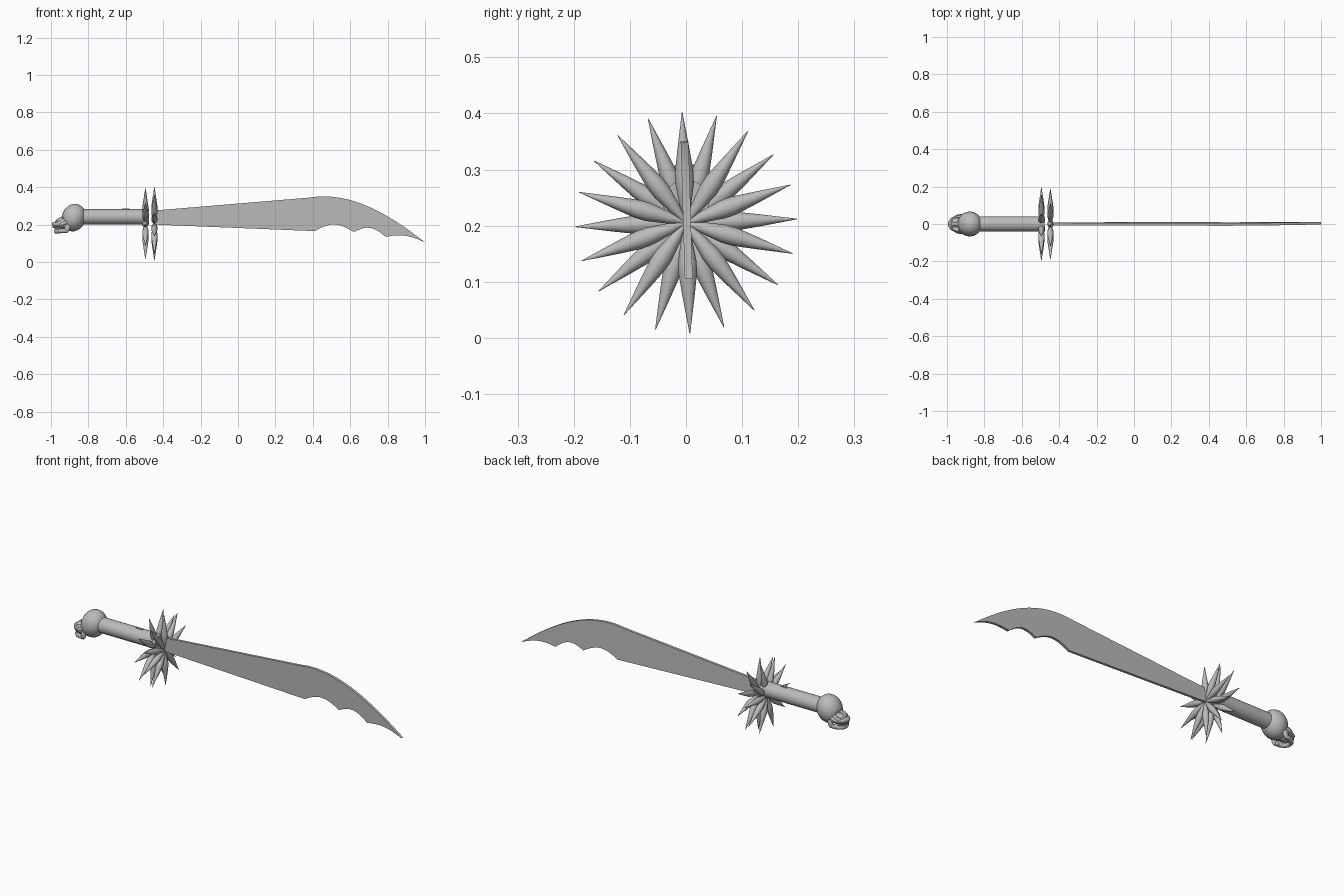
import bpy, bmesh, math
from mathutils import Vector, Matrix
from mathutils.geometry import interpolate_bezier

cube = bpy.data.objects.get("Cube")
if cube:
    bpy.data.objects.remove(cube, do_unlink=True)

grey = bpy.data.materials.new("plain grey")
grey.use_nodes = True
colour = (0.5, 0.5, 0.5, 1)
grey.diffuse_color = colour
grey.node_tree.nodes["Principled BSDF"].inputs["Base Color"].default_value = colour


def make_object(name, bm, smooth=40):
    bmesh.ops.recalc_face_normals(bm, faces=bm.faces)
    mesh = bpy.data.meshes.new(name)
    bm.to_mesh(mesh)
    bm.free()
    obj = bpy.data.objects.new(name, mesh)
    bpy.context.collection.objects.link(obj)
    mesh.materials.append(grey)
    bpy.ops.object.select_all(action="DESELECT")
    obj.select_set(True)
    bpy.context.view_layer.objects.active = obj
    if smooth:
        bpy.ops.object.shade_smooth_by_angle(angle=math.radians(smooth))
    return obj


def add_ball(bm, centre, radii, tilt=0):
    matrix = (Matrix.Translation(centre) @ Matrix.Rotation(tilt, 4, "Y")
              @ Matrix.Diagonal((*radii, 1)))
    bmesh.ops.create_uvsphere(bm, u_segments=24, v_segments=14, radius=1, matrix=matrix)


def ball(name, centre, radii, tilt=0):
    bm = bmesh.new()
    add_ball(bm, centre, radii, tilt)
    return make_object(name, bm)


def lathe(bm, profile, matrix, sides):
    """Spin (radius, height) pairs about local z."""
    rings = []
    for r, h in profile:
        rings.append([bm.verts.new(matrix @ Vector((r * math.cos(a), r * math.sin(a), h)))
                      for a in (math.tau * i / sides for i in range(sides))])
    for low, high in zip(rings, rings[1:]):
        for i in range(sides):
            j = (i + 1) % sides
            bm.faces.new((low[i], low[j], high[j], high[i]))
    bm.faces.new(rings[0])
    bm.faces.new(rings[-1])


def carve(obj, cutters):
    for cutter in cutters:
        cutter.hide_render = True
        mod = obj.modifiers.new("cut", "BOOLEAN")
        mod.operation = "DIFFERENCE"
        mod.object = cutter
        bpy.context.view_layer.objects.active = obj
        bpy.ops.object.modifier_apply(modifier=mod.name)
        bpy.data.objects.remove(cutter, do_unlink=True)


# Blade: curved spine, three scallops near the tip, slight twist of the plane
def scallop(start, end, height, steps=10):
    a, b = Vector(start), Vector(end)
    return [a.lerp(b, i / steps) + Vector((0, height * math.sin(math.pi * i / steps)))
            for i in range(steps)]


spine = interpolate_bezier((0.38, 0.344, 0), (0.60, 0.38, 0), (0.80, 0.26, 0), (1, 0.105, 0), 24)
cusps = [(0.41, 0.165), (0.62, 0.16), (0.79, 0.135), (1, 0.105)]
outline = [Vector((-0.45, 0.2)), Vector((-0.45, 0.275))] + [p.xy for p in spine]
edge = []
for start, end, height in zip(cusps, cusps[1:], (0.038, 0.035, 0.02)):
    edge += scallop(start, end, height)
outline += reversed(edge)

bm = bmesh.new()
face = bm.faces.new([bm.verts.new((p.x, 0.008 - 0.03 * p.y, p.y)) for p in outline])
bmesh.ops.translate(bm, verts=bm.verts, vec=(0, -0.007, 0))
new = bmesh.ops.extrude_face_region(bm, geom=[face])["geom"]
bmesh.ops.translate(bm, verts=[v for v in new if isinstance(v, bmesh.types.BMVert)], vec=(0, 0.014, 0))
make_object("blade", bm, 25)

# Guard: two staggered rings of spindle-shaped spikes
spindle = [(0.002, 0), (0.010, 0.03), (0.0165, 0.07), (0.0165, 0.09), (0.011, 0.13), (0.0005, 0.198)]
for name, x, offset in (("rear_spikes", -0.495, 74), ("front_spikes", -0.447, 92)):
    bm = bmesh.new()
    for k in range(10):
        angle = math.radians(offset + 36 * k)
        out = Vector((0, math.cos(angle), math.sin(angle)))
        turn = out.to_track_quat("Z", "X").to_matrix().to_4x4()
        lathe(bm, spindle, Matrix.Translation((x, 0, 0.205)) @ turn, 12)
    make_object(name, bm, 50)

# Grip
along_x = Matrix.Rotation(math.pi / 2, 4, "Y")
bm = bmesh.new()
lathe(bm, [(0.041, -0.84), (0.041, -0.475)], Matrix.Translation((0, 0, 0.241)) @ along_x, 32)
make_object("grip", bm)
bm = bmesh.new()
bmesh.ops.create_cube(bm, size=1, matrix=Matrix.Translation((-0.6, 0, 0.281))
                      @ Matrix.Diagonal((0.04, 0.012, 0.008, 1)))
make_object("grip_stud", bm, 0)

# Skull pommel, facing away from the blade
cranium = ball("skull_cranium", (-0.878, 0, 0.237), (0.064, 0.067, 0.075), math.radians(20))
face = ball("skull_face", (-0.935, 0, 0.207), (0.048, 0.047, 0.036), math.radians(-15))
for part in (cranium, face):
    carve(part, [ball("eye_cutter", (-0.957, s * 0.024, 0.232), (0.027, 0.016, 0.016))
                 for s in (-1, 1)])
carve(face, [ball("nose_cutter", (-0.988, 0, 0.213), (0.014, 0.009, 0.011))])

for side, s in (("left", 1), ("right", -1)):
    ball(side + "_cheekbone", (-0.93, s * 0.043, 0.207), (0.026, 0.010, 0.010), math.radians(-20))


# Jaws: curved bars with teeth, the lower one hanging slightly open
def jaw(name, length, width, z_tip, z_back, thick, tooth_side):
    bm = bmesh.new()
    points = []
    for i in range(17):
        a = math.pi * (i / 16 - 0.5)
        reach = math.cos(a)
        points.append(Vector((-0.925 - length * reach, width * math.sin(a),
                              z_back + (z_tip - z_back) * reach)))
    for p in points:
        add_ball(bm, p, (0.012, 0.012, thick))
    make_object(name, bm)
    bm = bmesh.new()
    for p in points[3:-3]:
        add_ball(bm, p + Vector((-0.004, 0, tooth_side * thick)), (0.0045, 0.0045, 0.009))
    make_object(name + "_teeth", bm)


jaw("upper_jaw", 0.058, 0.037, 0.203, 0.195, 0.012, -1)
jaw("lower_jaw", 0.048, 0.040, 0.164, 0.167, 0.012, 1)
for side, s in (("left", 1), ("right", -1)):
    ball(side + "_jaw_hinge", (-0.912, s * 0.043, 0.182), (0.015, 0.010, 0.028), math.radians(15))
